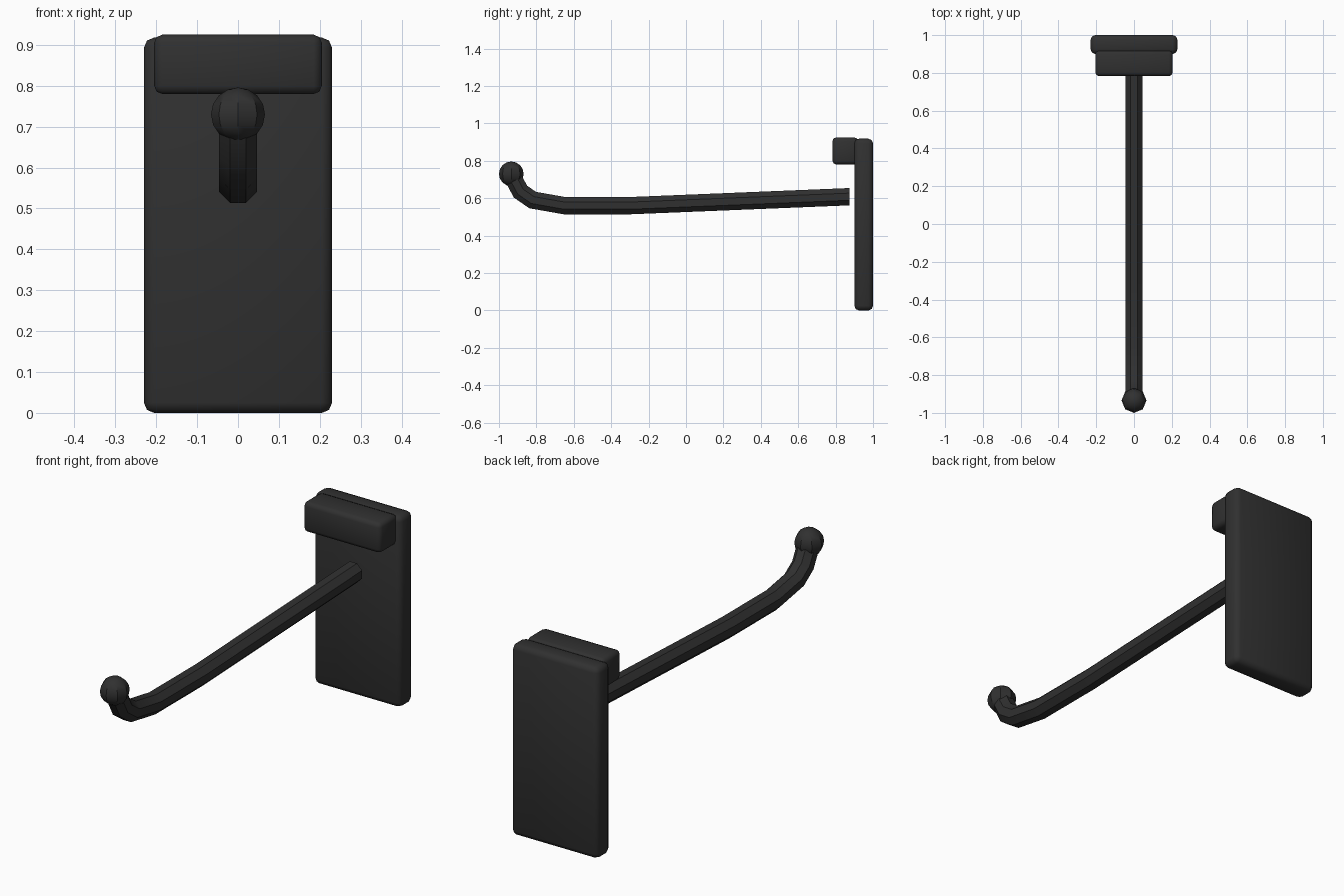
import bpy, bmesh, math
from mathutils import Vector

cube = bpy.data.objects.get("Cube")
if cube:
    bpy.data.objects.remove(cube, do_unlink=True)

# Single dark finish
black = bpy.data.materials.new("matte_black")
black.use_nodes = True
colour = (0.03, 0.03, 0.03, 1)
black.diffuse_color = colour
black.node_tree.nodes["Principled BSDF"].inputs["Base Color"].default_value = colour


def finish(name, bm, angle):
    bmesh.ops.recalc_face_normals(bm, faces=bm.faces)
    mesh = bpy.data.meshes.new(name)
    bm.to_mesh(mesh)
    bm.free()
    mesh.materials.append(black)
    obj = bpy.data.objects.new(name, mesh)
    bpy.context.collection.objects.link(obj)
    bpy.ops.object.select_all(action="DESELECT")
    obj.select_set(True)
    bpy.context.view_layer.objects.active = obj
    bpy.ops.object.shade_smooth_by_angle(angle=math.radians(angle))
    return obj


def rounded_box(name, low, high, radius):
    low, high = Vector(low), Vector(high)
    bm = bmesh.new()
    bmesh.ops.create_cube(bm, size=1)
    bmesh.ops.scale(bm, vec=high - low, verts=bm.verts)
    bmesh.ops.translate(bm, vec=(low + high) / 2, verts=bm.verts)
    bmesh.ops.bevel(bm, geom=bm.edges[:], offset=radius, segments=2,
                    profile=0.5, affect="EDGES")
    return finish(name, bm, 50)


# Backing plate and the clip block across its top
rounded_box("back_plate", (-0.23, 0.9, 0), (0.23, 1, 0.918), 0.025)
rounded_box("top_clip", (-0.205, 0.783, 0.78), (0.205, 0.92, 0.925), 0.02)

# Hook arm: octagon swept along a path in the side plane
path = [Vector((0, y, z)) for y, z in (
    (0.875, 0.608), (-0.3, 0.56), (-0.65, 0.56),
    (-0.82, 0.59), (-0.885, 0.635), (-0.925, 0.71))]
sides, radius = 8, 0.05
bm = bmesh.new()
rings = []
for i, p in enumerate(path):
    before = (p - path[i - 1]).normalized() if i else Vector((0, -1, 0))
    after = (path[i + 1] - p).normalized() if i < len(path) - 1 else before
    tangent = (before + after).normalized() if i else before
    up = Vector((1, 0, 0)).cross(tangent) * -1
    stretch = 1 / max(tangent.dot(after), 0.8)
    ring = []
    for k in range(sides):
        a = math.tau * (k + 0.5) / sides
        offset = Vector((math.cos(a), 0, 0)) + up * math.sin(a) * stretch
        ring.append(bm.verts.new(p + offset * radius))
    rings.append(ring)
for a, b in zip(rings, rings[1:]):
    for k in range(sides):
        n = (k + 1) % sides
        bm.faces.new((a[k], a[n], b[n], b[k]))
bm.faces.new(rings[0])
bm.faces.new(rings[-1])
finish("hook_arm", bm, 30)

# Ball on the upturned tip
bm = bmesh.new()
bmesh.ops.create_uvsphere(bm, u_segments=8, v_segments=8, radius=0.066)
bmesh.ops.translate(bm, vec=(0, -0.934, 0.73), verts=bm.verts)
finish("tip_ball", bm, 30)
